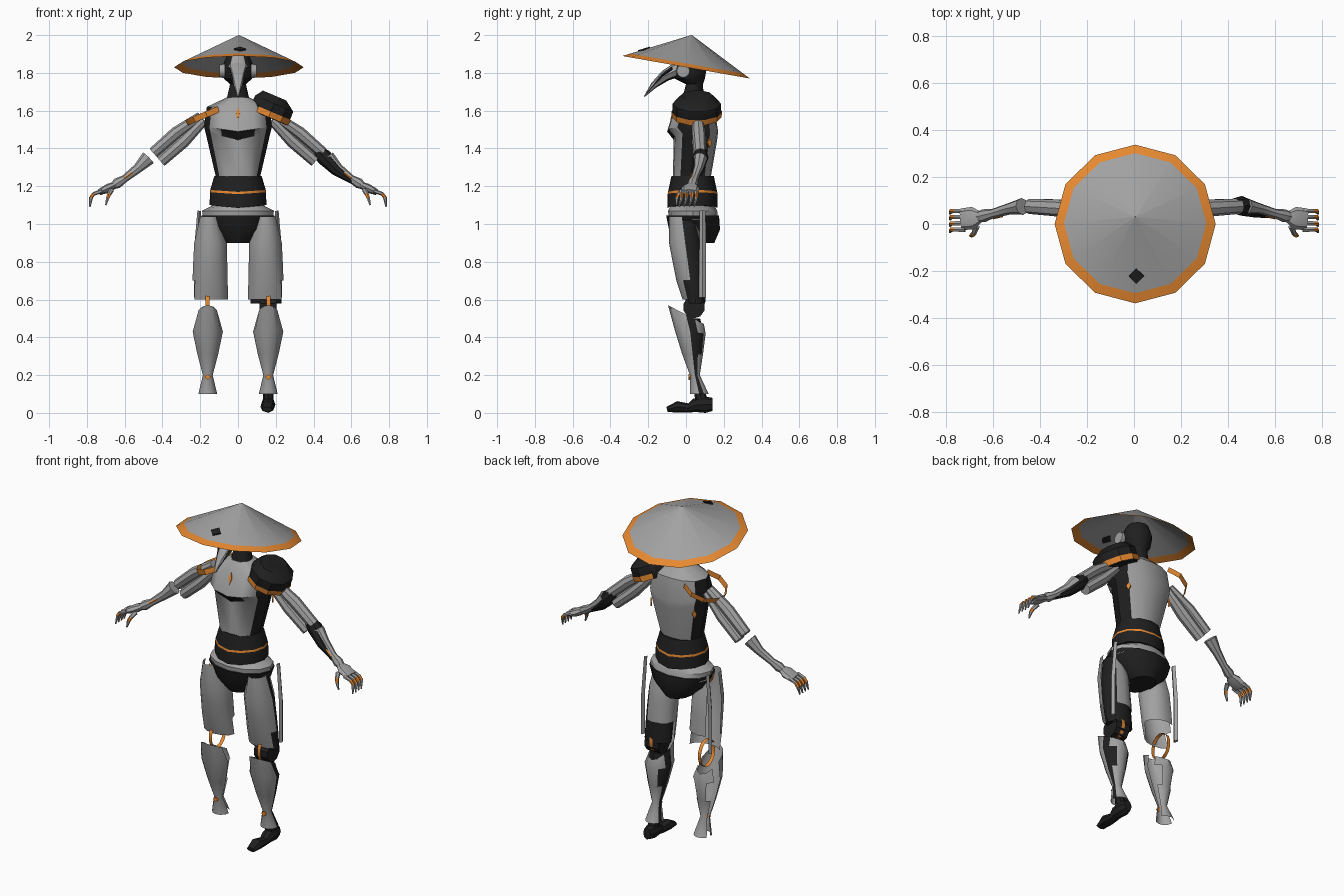
import bpy, bmesh, math
from mathutils import Matrix, Vector

cube = bpy.data.objects.get("Cube")
if cube:
    bpy.data.objects.remove(cube)

GREY, BLACK, ORANGE, CUT = 0, 1, 2, -1


def material(name, rgb):
    m = bpy.data.materials.new(name)
    m.use_nodes = True
    col = (*rgb, 1)
    m.diffuse_color = col
    bsdf = m.node_tree.nodes["Principled BSDF"]
    bsdf.inputs["Base Color"].default_value = col
    bsdf.inputs["Roughness"].default_value = 0.7
    return m


MATS = [material("armour grey", (0.36, 0.36, 0.36)),
        material("black", (0.014, 0.014, 0.014)),
        material("orange", (0.8, 0.25, 0.03))]
parts = []


def finish(name, bm, rule, sides):
    """Colour faces by rule, then make the middle part, the left part, or a pair.
    The right copy of a pair has no black faces."""
    bmesh.ops.recalc_face_normals(bm, faces=bm.faces)
    bm.normal_update()
    doomed = []
    for f in bm.faces:
        idx = rule(f.calc_center_median(), f.normal) if callable(rule) else rule
        if idx == CUT:
            doomed.append(f)
        else:
            f.material_index = idx
    bmesh.ops.delete(bm, geom=doomed, context='FACES')
    for side in {"mid": [""], "left": ["left_"], "both": ["left_", "right_"]}[sides]:
        if side == "right_":
            black = [f for f in bm.faces if f.material_index == BLACK]
            bmesh.ops.delete(bm, geom=black, context='FACES')
            bmesh.ops.scale(bm, vec=(-1, 1, 1), verts=bm.verts)
            bmesh.ops.reverse_faces(bm, faces=bm.faces)
        me = bpy.data.meshes.new(side + name)
        bm.to_mesh(me)
        for m in MATS:
            me.materials.append(m)
        ob = bpy.data.objects.new(side + name, me)
        bpy.context.collection.objects.link(ob)
        parts.append(ob)
    bm.free()


def skin(bm, rings, cap):
    loops = [[bm.verts.new(p) for p in r] for r in rings]
    for a, b in zip(loops, loops[1:]):
        for i in range(len(a)):
            j = (i + 1) % len(a)
            bm.faces.new((a[i], a[j], b[j], b[i]))
    if cap:
        bm.faces.new(loops[0])
        bm.faces.new(loops[-1])


def circle(n):
    return [(math.sin(2 * math.pi * i / n), -math.cos(2 * math.pi * i / n)) for i in range(n)]


def loft(name, secs, rule, sides="mid", unit=None, n=12, cap=True, xf=None):
    """Vertical loft; section = z, cx, cy, rx, ry, back lift, centre drop."""
    bm = bmesh.new()
    rings = []
    for s in secs:
        z, cx, cy, rx, ry, lift, drop = (list(s) + [0, 0])[:7]
        rings.append([(cx + u * rx, cy + v * ry, z + lift * v - drop * (1 - abs(u)))
                      for u, v in unit or circle(n)])
    skin(bm, rings, cap)
    if xf:
        bmesh.ops.transform(bm, matrix=xf, verts=bm.verts)
    finish(name, bm, rule, sides)


def tube(name, path, rule, sides="mid", ref=(0, 1, 0), n=8, cap=True):
    """Tube along points; point = x, y, z, radius along ref, radius across."""
    bm = bmesh.new()
    pts = [Vector(p[:3]) for p in path]
    rings = []
    for i, p in enumerate(path):
        t = (pts[min(i + 1, len(pts) - 1)] - pts[max(i - 1, 0)]).normalized()
        u = Vector(ref)
        u = (u - t * u.dot(t)).normalized()
        v = t.cross(u)
        rings.append([pts[i] + u * a * p[3] + v * b * p[4] for a, b in circle(n)])
    skin(bm, rings, cap)
    finish(name, bm, rule, sides)


def diamond(name, loc, w, h, tilt, rule, sides="mid", turn=0):
    """Thin four-sided plate."""
    bm = bmesh.new()
    bmesh.ops.create_cone(bm, cap_ends=True, segments=4, radius1=1, radius2=1, depth=1)
    xf = (Matrix.Translation(loc) @ Matrix.Rotation(math.radians(turn), 4, 'Z')
          @ Matrix.Rotation(math.radians(tilt), 4, 'X') @ Matrix.Diagonal((w, h, 0.009, 1)))
    bmesh.ops.transform(bm, matrix=xf, verts=bm.verts)
    finish(name, bm, rule, sides)


# Hat
hat_xf = Matrix.Translation((0.005, 0, 1.83)) @ Matrix.Rotation(math.radians(-10), 4, 'X')
loft("hat_rim", [(0, 0, 0, .343, .343), (.02, 0, 0, .303, .303)], ORANGE, cap=False, xf=hat_xf)
loft("hat_cone", [(.02, 0, 0, .303, .303), (.173, 0, 0, .001, .001)], GREY, cap=False, xf=hat_xf)
diamond("hat_mark", (.01, -.222, 1.925), .032, .034, 17, BLACK)

# Head, mask and beak
loft("head", [(1.64, 0, .035, .065, .06), (1.74, 0, .045, .042, .045), (1.77, 0, .02, .075, .08),
              (1.83, 0, .02, .085, .09), (1.89, 0, .03, .06, .06)],
     lambda c, n: GREY if n.y < -.75 and c.z > 1.83 else BLACK)
tube("beak", [(0, -.04, 1.82, .06, .04), (0, -.11, 1.785, .042, .03), (0, -.17, 1.735, .024, .018),
              (0, -.22, 1.675, .003, .003)],
     lambda c, n: BLACK if n.z < -.75 else GREY, ref=(1, 0, 0))
tube("beak_stripe", [(.05, -.075, 1.825, .01, .008), (.036, -.125, 1.787, .008, .007),
                     (.008, -.205, 1.695, .003, .003)], BLACK, "left", ref=(1, 0, 0), n=4)
tube("beak_stripe_other", [(-.05, -.075, 1.825, .01, .008), (-.036, -.125, 1.787, .008, .007),
                           (-.008, -.205, 1.695, .003, .003)], BLACK, ref=(1, 0, 0), n=4)
tube("ear_ring", [(.07, -.015, 1.81, .038, .038), (.098, -.015, 1.81, .034, .034),
                  (.098, -.015, 1.81, .022, .022), (.085, -.015, 1.81, .02, .02)],
     GREY, "both", n=12, cap=False)

# Torso with flat black flanks and a chevron under the chest
half = [(.5, -.94), (.84, -.6), (1, 0), (.84, .65), (.45, .95)]
body = [(0, -1)] + half + [(0, 1)] + [(-u, v) for u, v in reversed(half)]


def torso_colour(c, n):
    if c.y < .02 and 1.44 < c.z < 1.485 and abs(c.x) < .15:
        return BLACK
    return BLACK if abs(n.x) > .72 and c.z < 1.63 else GREY


loft("torso", [(1.67, 0, .04, .06, .06), (1.62, 0, .045, .165, .105), (1.515, 0, .035, .18, .135, 0, .025),
               (1.485, 0, .05, .172, .115, 0, .04), (1.24, 0, .03, .115, .1)], torso_colour, unit=body)
diamond("chest_mark", (0, -.07, 1.585), .01, .035, 75, ORANGE)
diamond("back_mark", (.142, .124, 1.43), .013, .025, 90, ORANGE, "both", turn=125)

# Belt with an orange line
loft("belt", [(1.255, 0, .035, .125, .112), (1.18, 0, .035, .147, .13, 0, .01),
              (1.168, 0, .035, .149, .132, 0, .01), (1.1, 0, .035, .15, .133, 0, .015)],
     lambda c, n: ORANGE if 1.155 < c.z < 1.178 and abs(n.z) < .9 else BLACK)

# Hips
loft("pelvis", [(1.1, 0, .035, .13, .115), (1.07, 0, .035, .19, .13), (1.02, 0, .04, .185, .13)], GREY)
loft("briefs", [(1.045, 0, .035, .195, .14), (.97, 0, .045, .16, .135), (.9, 0, .05, .075, .1)], BLACK)
tube("brief_trim", [(.15, -.055, 1.03, .005, .005), (.135, -.055, .975, .005, .005),
                    (.09, -.055, .915, .005, .005)], ORANGE, "both", n=4)

# Shoulder pads
pad_xf = Matrix.Translation((.18, .057, 1.61)) @ Matrix.Rotation(math.radians(23), 4, 'Y')
loft("shoulder_pad", [(-.05, 0, 0, .105, .12), (-.018, 0, 0, .117, .13), (.03, 0, 0, .115, .128),
                      (.07, -.015, 0, .07, .085)], BLACK, "left", n=10, xf=pad_xf)
loft("shoulder_trim", [(-.048, 0, 0, .117, .131), (-.016, 0, 0, .121, .134)],
     lambda c, n: CUT if c.x < .085 else ORANGE, "both", n=10, cap=False, xf=pad_xf)

# Arms
for label, dx, dz in (("upper", .018, .022), ("lower", -.022, -.024)):
    tube("arm_plate_" + label, [(.19 + dx * .5, .06, 1.56 + dz * .5, .028, .024),
                                (.31 + dx, .068, 1.46 + dz, .036, .033),
                                (.43 + dx, .075, 1.355 + dz, .032, .03)], GREY, "both")
tube("elbow", [(.42, .078, 1.39, .03, .03), (.455, .078, 1.355, .042, .043), (.52, .06, 1.285, .033, .03),
               (.62, .035, 1.215, .012, .012)], BLACK, "left")
tube("forearm", [(.475, .075, 1.35, .036, .04), (.53, .065, 1.295, .025, .026), (.6, .045, 1.24, .02, .02),
                 (.64, .035, 1.215, .028, .028), (.665, .03, 1.2, .022, .018)], GREY, "both")
tube("forearm_trim", [(.56, .033, 1.272, .004, .005), (.6, .024, 1.242, .004, .005)], ORANGE, "both", n=4)

# Hands
tube("palm", [(.65, .03, 1.207, .022, .016), (.685, .025, 1.19, .048, .024), (.735, .02, 1.168, .046, .016)],
     GREY, "both")


def finger_colour(c, n):
    return ORANGE if 1.143 < c.z < 1.157 else GREY


for i, y in enumerate((.055, .03, .003, -.024)):
    tube("finger_%d" % (i + 1), [(.72, y, 1.175, .011, .011), (.763, y, 1.16, .01, .01),
                                 (.778, y, 1.14, .01, .01), (.784, y - .012, 1.092, .004, .004)],
         finger_colour, "both", n=6)
tube("thumb", [(.67, -.01, 1.18, .014, .012), (.682, -.04, 1.158, .011, .011), (.69, -.048, 1.138, .01, .01),
               (.7, -.05, 1.1, .004, .004)], finger_colour, "both", ref=(1, 0, 0), n=6)


# Thighs: open shell, rear strip, inner core on the left
def thigh_colour(c, n):
    outer_gap = c.y > .005 and n.x > .55
    return CUT if outer_gap or (c.z < .74 and c.y > .04) else GREY


thigh = [(1.04, .15, -.02, .05, .07), (.9, .145, -.002, .087, .088), (.8, .147, .012, .09, .083),
         (.7, .148, .025, .093, .076), (.6, .148, .04, .096, .058)]
loft("thigh_shell", thigh, thigh_colour, "both", cap=False)
loft("thigh_core", [(z - .02, x, y + .012, rx * .86, ry * .86) for z, x, y, rx, ry in thigh], BLACK, "left")
tube("thigh_strip", [(.205, .088, 1.07, .016, .01), (.222, .088, .85, .018, .012),
                     (.222, .088, .61, .018, .012)], GREY, "both", n=4)

# Knees
tube("knee_joint", [(.115, .042, .56, .058, .06), (.205, .042, .56, .058, .06)], BLACK, "left", n=10)
tube("knee_ring", [(.15, .035, .575, .068, .08), (.171, .035, .575, .068, .08)],
     ORANGE, "both", n=14, cap=False)

# Shins with black side strips
loft("shin", [(.52, .16, .0, .055, .095, -.05), (.43, .16, .022, .08, .082, -.01),
              (.31, .16, .035, .055, .055), (.2, .16, .047, .026, .026), (.1, .16, .07, .05, .05)],
     lambda c, n: BLACK if abs(n.x) > .7 and .01 < c.y and n.y > -.1 else GREY, "both", cap=False, n=12)
loft("shin_core", [(.5, .16, .025, .045, .05), (.43, .16, .03, .065, .06), (.2, .16, .047, .018, .018),
                   (.06, .16, .085, .03, .035)], BLACK, "left", n=8)
diamond("ankle_mark", (.16, .018, .19), .016, .016, 90, ORANGE, "both")

# Boot
tube("boot", [(.16, .14, .045, .025, .035), (.16, .1, .044, .038, .044), (.16, .045, .04, .034, .036),
              (.158, .015, .026, .03, .024), (.156, -.045, .032, .038, .03), (.155, -.1, .018, .026, .014)],
     BLACK, "left", ref=(1, 0, 0))

# Smooth shading with sharp edges kept
bpy.ops.object.select_all(action='DESELECT')
for ob in parts:
    ob.select_set(True)
bpy.context.view_layer.objects.active = parts[0]
bpy.ops.object.shade_smooth_by_angle(angle=math.radians(35))
